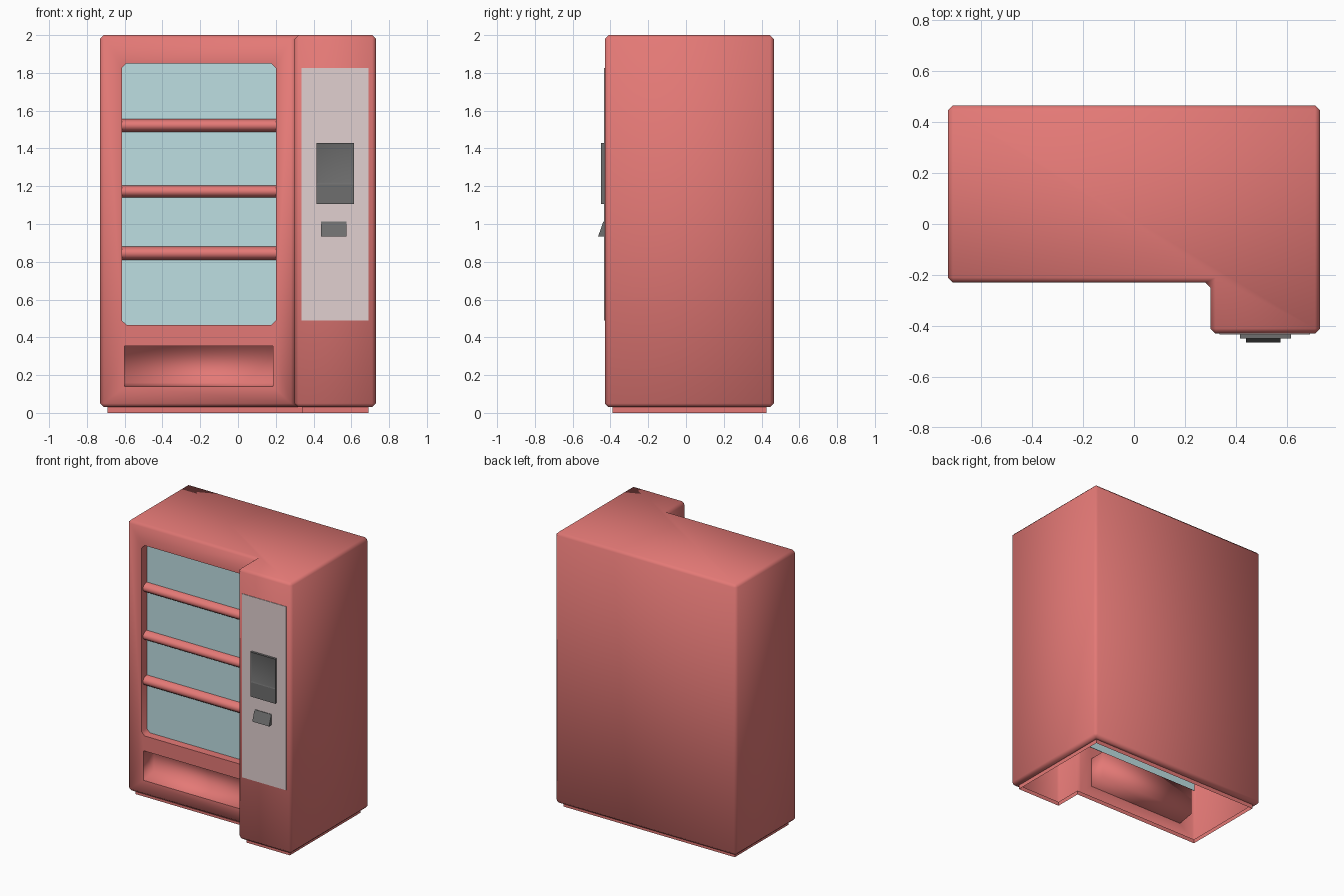
import bpy, bmesh, math

if "Cube" in bpy.data.objects:
    bpy.data.objects.remove(bpy.data.objects["Cube"])


def material(name, rgb):
    m = bpy.data.materials.new(name)
    m.diffuse_color = (*rgb, 1)
    m.use_nodes = True
    m.node_tree.nodes["Principled BSDF"].inputs["Base Color"].default_value = m.diffuse_color
    return m


RED = material("coral red", (0.775, 0.191, 0.181))
GLASS = material("pale blue glass", (0.515, 0.738, 0.768))
PANEL = material("light pinkish grey", (0.752, 0.631, 0.631))
DARK = material("dark grey", (0.156, 0.156, 0.156))


def finish(bm, name, mat, angle=50, recalc=True):
    if recalc:
        bmesh.ops.recalc_face_normals(bm, faces=bm.faces[:])
    me = bpy.data.meshes.new(name)
    bm.to_mesh(me)
    bm.free()
    me.materials.append(mat)
    me.shade_smooth()
    me.set_sharp_from_angle(angle=math.radians(angle))
    ob = bpy.data.objects.new(name, me)
    bpy.context.collection.objects.link(ob)
    return ob


def prism_x(bm, profile, x0, x1):
    """Extrude a (y, z) profile along x."""
    f = bm.faces.new([bm.verts.new((x0, y, z)) for y, z in profile])
    r = bmesh.ops.extrude_face_region(bm, geom=[f], use_keep_orig=True)
    for v in r["geom"]:
        if isinstance(v, bmesh.types.BMVert):
            v.co.x = x1


def box(bm, x0, x1, y0, y1, z0, z1):
    prism_x(bm, [(y0, z0), (y1, z0), (y1, z1), (y0, z1)], x0, x1)


FRONT = -0.23       # front of the window side
GLASS_Y = -0.17
WX0, WX1, WZ0, WZ1 = -0.615, 0.20, 0.465, 1.85   # window opening
TX0, TX1, TZ0, TZ1 = -0.60, 0.185, 0.14, 0.355   # tray opening

# Cabinet: L-shaped plan, extruded and chamfered
bm = bmesh.new()
plan = [(-0.73, FRONT), (0.30, FRONT), (0.30, -0.43),
        (0.73, -0.43), (0.73, 0.465), (-0.73, 0.465)]
low = [bm.verts.new((x, y, 0.03)) for x, y in plan]
top = [bm.verts.new((x, y, 2.0)) for x, y in plan]
bm.faces.new(low[::-1])
bm.faces.new(top)
for i in range(6):
    j = (i + 1) % 6
    bm.faces.new((low[i], low[j], top[j], top[i]))
bmesh.ops.recalc_face_normals(bm, faces=bm.faces[:])
bmesh.ops.bevel(bm, geom=bm.edges[:], offset=0.02, offset_type='OFFSET',
                segments=1, profile=0.5, affect='EDGES')
bm.normal_update()

# Plinth: step in below the cabinet, open underneath
base = max((f for f in bm.faces if f.normal.z < -0.9), key=lambda f: f.calc_area())
bmesh.ops.inset_region(bm, faces=[base], thickness=0.02, use_even_offset=True)
ring = bmesh.ops.extrude_edge_only(bm, edges=base.edges[:])
for g in ring["geom"]:
    if isinstance(g, bmesh.types.BMVert):
        g.co.z = 0.0
bmesh.ops.delete(bm, geom=[base], context='FACES_ONLY')

# Window and tray openings in the front face
face = max((f for f in bm.faces if f.normal.y < -0.9 and f.calc_center_median().x < 0.2),
           key=lambda f: f.calc_area())
edges = face.edges[:]
bmesh.ops.delete(bm, geom=[face], context='FACES_ONLY')


def loop(points):
    vs = [bm.verts.new((x, FRONT, z)) for x, z in points]
    return [bm.edges.new((vs[i], vs[(i + 1) % len(vs)])) for i in range(len(vs))]


c = 0.025
window = loop([(WX0 + c, WZ0), (WX1 - c, WZ0), (WX1, WZ0 + c), (WX1, WZ1 - c),
               (WX1 - c, WZ1), (WX0 + c, WZ1), (WX0, WZ1 - c), (WX0, WZ0 + c)])
tray = loop([(TX0, TZ0), (TX1, TZ0), (TX1, TZ1), (TX0, TZ1)])
bmesh.ops.triangle_fill(bm, use_beauty=True, edges=edges + window + tray, normal=(0, -1, 0))
# Window reveal back to the glass
reveal = bmesh.ops.extrude_edge_only(bm, edges=window)
for g in reveal["geom"]:
    if isinstance(g, bmesh.types.BMVert):
        g.co.y = GLASS_Y
finish(bm, "cabinet", RED)

# Delivery tray: open-fronted tub behind the lower opening
bm = bmesh.new()
a = [bm.verts.new((x, FRONT, z)) for x, z in
     ((TX0, TZ0), (TX1, TZ0), (TX1, TZ1), (TX0, TZ1))]
b = [bm.verts.new((x, -0.11, z)) for x, z in
     ((TX0, TZ0 + 0.02), (TX1, TZ0 + 0.02), (TX1, TZ1), (TX0, TZ1))]
bm.faces.new(b)
for i in range(4):
    j = (i + 1) % 4
    bm.faces.new((a[i], a[j], b[j], b[i]))
# faces look into the tub
bm.normal_update()
bm.faces.ensure_lookup_table()
if bm.faces[0].normal.y > 0:
    bmesh.ops.reverse_faces(bm, faces=bm.faces[:])
finish(bm, "delivery_tray", RED, 120, recalc=False)

# Window glass, a little larger than the opening
bm = bmesh.new()
box(bm, -0.675, 0.265, GLASS_Y, GLASS_Y + 0.004, 0.395, 1.92)
finish(bm, "window_glass", GLASS)

# Rounded shelf fronts
for n, (z0, z1) in enumerate(((0.81, 0.88), (1.14, 1.205), (1.488, 1.555))):
    bm = bmesh.new()
    r, mid = (z1 - z0) / 2, (z0 + z1) / 2
    prof = [(GLASS_Y - 0.045 * math.sin(math.pi * k / 6),
             mid - r * math.cos(math.pi * k / 6)) for k in range(7)]
    prism_x(bm, prof, WX0, WX1)
    finish(bm, f"shelf_front_{n + 1}", RED)

# Control panel plate
bm = bmesh.new()
box(bm, 0.335, 0.69, -0.434, -0.43, 0.49, 1.825)
finish(bm, "control_panel", PANEL)

# Keypad unit with a recessed screen in the upper part
bm = bmesh.new()
box(bm, 0.415, 0.615, -0.45, -0.43, 1.105, 1.21)
box(bm, 0.415, 0.615, -0.45, -0.43, 1.21, 1.43)
bmesh.ops.recalc_face_normals(bm, faces=bm.faces[:])
screen = [f for f in bm.faces if f.normal.y < -0.9 and f.calc_center_median().z > 1.25]
bmesh.ops.inset_region(bm, faces=screen, thickness=0.014, depth=-0.004)
finish(bm, "keypad", DARK, 30)

# Wedge-shaped coin slot
bm = bmesh.new()
prism_x(bm, [(-0.43, 0.935), (-0.465, 0.935), (-0.438, 1.012), (-0.43, 1.012)], 0.44, 0.575)
finish(bm, "coin_slot", DARK, 30)
